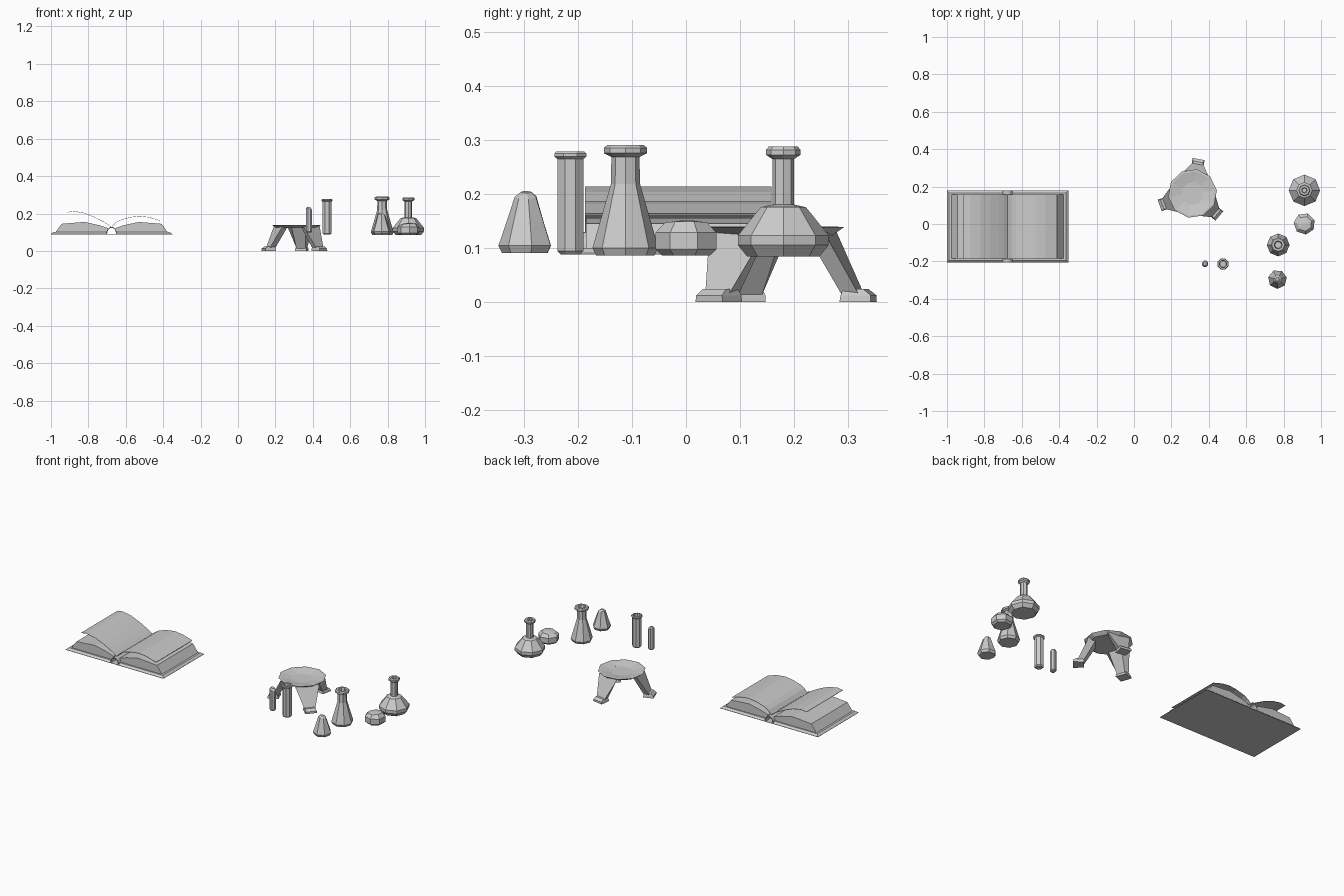
import bpy
from math import cos, sin, pi, radians

cube = bpy.data.objects.get("Cube")
if cube:
    bpy.data.objects.remove(cube)

grey = bpy.data.materials.new("plain grey")
grey.use_nodes = True
grey.diffuse_color = (0.6, 0.6, 0.6, 1)
grey.node_tree.nodes["Principled BSDF"].inputs["Base Color"].default_value = (0.6, 0.6, 0.6, 1)


def make(name, verts, faces):
    mesh = bpy.data.meshes.new(name)
    mesh.from_pydata(verts, [], faces)
    mesh.materials.append(grey)
    obj = bpy.data.objects.new(name, mesh)
    bpy.context.collection.objects.link(obj)
    return obj


def loft(name, rings):
    """Skin a stack of counter-clockwise rings and close both ends."""
    n = len(rings[0])
    faces = [tuple(reversed(range(n)))]
    for k in range(len(rings) - 1):
        a, b = k * n, (k + 1) * n
        faces += [(a + i, a + (i + 1) % n, b + (i + 1) % n, b + i) for i in range(n)]
    last = (len(rings) - 1) * n
    faces.append(tuple(range(last, last + n)))
    return make(name, [v for r in rings for v in r], faces)


def lathe(name, x, y, profile, sides=8, turn=0.0, tilt=0.0):
    """Revolve (radius, z) points; tilt slants the last two rings."""
    rings = []
    for k, (r, z) in enumerate(profile):
        t = tilt if k >= len(profile) - 2 else 0
        angles = [turn + 2 * pi * i / sides for i in range(sides)]
        rings.append([(x + r * cos(a), y + r * sin(a), z + t * r * cos(a)) for a in angles])
    return loft(name, rings)


def extrude(name, outline, y0, y1):
    """Extrude an (x, z) outline along y."""
    area = sum(a[0] * b[1] - b[0] * a[1] for a, b in zip(outline, outline[1:] + outline[:1]))
    if area > 0:
        outline = outline[::-1]
    return loft(name, [[(x, y, z) for x, z in outline] for y in (y1, y0)][::-1]
                if area > 0 else [[(x, y, z) for x, z in outline[::-1]] for y in (y0, y1)])


def rect(x0, x1, y0, y1, z):
    return [(x0, y0, z), (x1, y0, z), (x1, y1, z), (x0, y1, z)]


# Open book: boards, page blocks, loose leaves
SPINE, Y0, Y1 = -0.676, -0.206, 0.178
loft("book_base", [rect(SPINE - 0.325, SPINE + 0.325, Y0, Y1, z) for z in (0.088, 0.09)])
block = [(0.30, 0.10), (0.267, 0.145), (0.145, 0.155), (0.064, 0.137), (0.02, 0.122), (0.025, 0.10)]
leaves = {
    "left": [(0.0, 0.128), (0.02, 0.143), (0.045, 0.158), (0.09, 0.181), (0.145, 0.203), (0.2, 0.213), (0.235, 0.208)],
    "right": [(0.0, 0.128), (0.02, 0.15), (0.045, 0.165), (0.1, 0.181), (0.15, 0.187), (0.2, 0.181), (0.262, 0.163)],
}
for side, s in (("left", -1), ("right", 1)):
    board = [rect(*sorted((SPINE + s * 0.025, SPINE + s * w)), Y0 + d, Y1 - d, z)
             for w, d, z in ((0.325, 0, 0.09), (0.312, 0.012, 0.10))]
    loft("book_board_" + side, board)
    extrude("page_block_" + side, [(SPINE + s * x, z) for x, z in block], -0.185, 0.158)
    line = leaves[side]
    sheet = line + [(x, z - 0.002) for x, z in reversed(line)]
    extrude("loose_leaf_" + side, [(SPINE + s * x, z) for x, z in sheet], -0.187, 0.158)

# Hollow rounded spine
arch = [(SPINE + r * cos(pi * i / 8), 0.09 + 1.4 * r * sin(pi * i / 8))
        for r, order in ((0.028, range(9)), (0.024, range(8, -1, -1))) for i in order]
extrude("book_spine", arch, Y0, Y1)

# Three-legged stool with a dished seat
SX, SY = 0.313, 0.163
lathe("stool_seat", SX, SY, [(0.108, 0.122), (0.131, 0.138), (0.12, 0.139), (0.06, 0.128)], 10, radians(8))


def radial(angle, r0, r1, w0, w1, z):
    """Four corners of a slab lying along a direction from the seat centre."""
    c, s = cos(angle), sin(angle)
    return [(SX + r * c - w * s, SY + r * s + w * c, z)
            for r, w in ((r0, -w0), (r1, -w1), (r1, w1), (r0, w0))]


for i in range(3):
    a = radians(80 + 120 * i)
    loft(f"stool_leg_{i + 1}", [radial(a, 0.132, 0.165, 0.024, 0.028, 0.012),
                                radial(a, 0.065, 0.105, 0.04, 0.068, 0.13)])
    loft(f"stool_foot_{i + 1}", [radial(a, 0.128, 0.187, 0.03, 0.033, 0),
                                 radial(a, 0.13, 0.187, 0.03, 0.031, 0.012),
                                 radial(a, 0.135, 0.172, 0.026, 0.028, 0.024)])

# Glassware
lathe("round_flask", 0.911, 0.18, [
    (0.067, 0.084), (0.084, 0.105), (0.084, 0.123), (0.042, 0.175), (0.02, 0.18), (0.02, 0.264),
    (0.032, 0.272), (0.032, 0.281), (0.027, 0.287), (0.015, 0.287), (0.012, 0.26)])
lathe("conical_flask", 0.771, -0.112, [
    (0.054, 0.086), (0.061, 0.1), (0.027, 0.218), (0.026, 0.268),
    (0.04, 0.275), (0.04, 0.285), (0.034, 0.29), (0.022, 0.29), (0.018, 0.25)])
lathe("large_tube", 0.476, -0.214, [
    (0.02, 0.088), (0.026, 0.094), (0.026, 0.264), (0.032, 0.269), (0.032, 0.274),
    (0.028, 0.278), (0.02, 0.278), (0.018, 0.22)], 8, pi / 8)
lathe("small_tube", 0.38, -0.213, [
    (0.013, 0.099), (0.018, 0.105), (0.018, 0.224), (0.01, 0.234)], 8, pi / 8, -0.3)

# Squat and tall pouches
lathe("squat_pouch", 0.911, 0.001, [
    (0.046, 0.086), (0.058, 0.097), (0.058, 0.128), (0.04, 0.146), (0.012, 0.15)], 7, radians(20), 0.08)
lathe("tall_pouch", 0.767, -0.296, [
    (0.044, 0.09), (0.051, 0.104), (0.036, 0.148), (0.021, 0.194), (0.01, 0.203)], 7, radians(12), -0.2)
